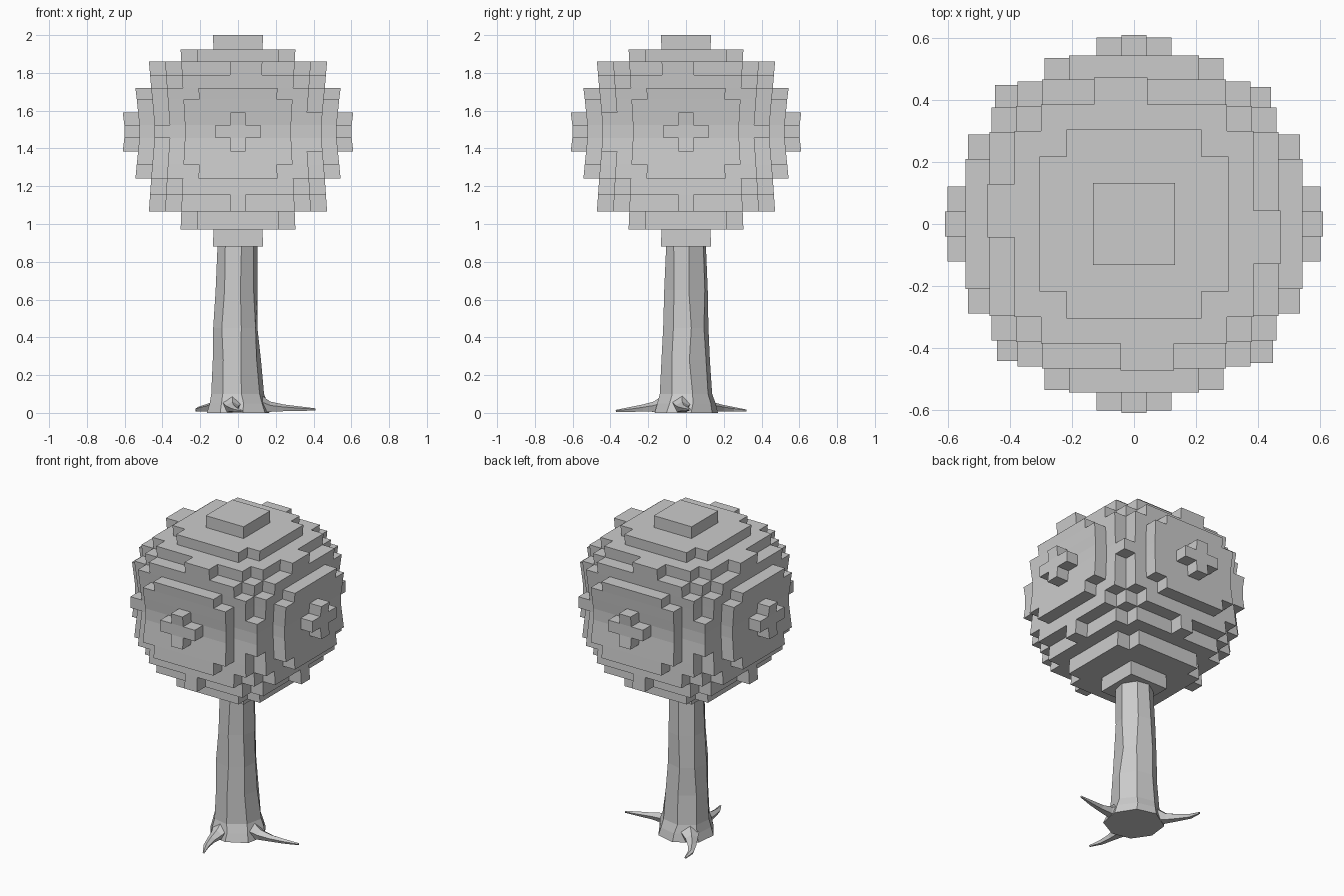
import bpy, bmesh, math, random
from mathutils import Vector

if "Cube" in bpy.data.objects:
    bpy.data.objects.remove(bpy.data.objects["Cube"])

random.seed(4)


def finish(bm, name):
    bmesh.ops.recalc_face_normals(bm, faces=bm.faces)
    mesh = bpy.data.meshes.new(name)
    bm.to_mesh(mesh)
    bm.free()
    obj = bpy.data.objects.new(name, mesh)
    bpy.context.collection.objects.link(obj)
    return obj


def bridge(bm, rings):
    n = len(rings[0])
    for a, b in zip(rings, rings[1:]):
        for i in range(n):
            j = (i + 1) % n
            bm.faces.new((a[i], a[j], b[j], b[i]))
    bm.faces.new(rings[0][::-1])
    bm.faces.new(rings[-1])


# Canopy: blocky ball, 15 cells across, slightly flattened towards the top
LEVELS = [0.88, 0.97, 1.065, 1.155, 1.24, 1.315, 1.385, 1.455,
          1.525, 1.59, 1.66, 1.72, 1.79, 1.86, 1.925, 2.0]


def filled(i, j, k):
    d = i * i + j * j + k * k
    if d == 51:
        return abs(k) == 7 or (i * j < 0 and (k == 5 or abs(k) == 1) and max(abs(i), abs(j)) == 5)
    return d <= 50


def build_canopy():
    bm = bmesh.new()
    verts = {}

    def corner(x, y, z):
        if (x, y, z) not in verts:
            s = 0.0797 + 0.0011 * abs(z - 0.5)
            verts[x, y, z] = bm.verts.new(((x - 0.5) * s, (y - 0.5) * s, LEVELS[z + 7]))
        return verts[x, y, z]

    cells = range(-7, 8)
    for i in cells:
        for j in cells:
            for k in cells:
                if not filled(i, j, k):
                    continue
                for axis in range(3):
                    for side in (0, 1):
                        near = [i, j, k]
                        near[axis] += 2 * side - 1
                        if filled(*near):
                            continue
                        quad = []
                        for u, v in ((0, 0), (1, 0), (1, 1), (0, 1)):
                            p = [i, j, k]
                            p[axis] += side
                            p[(axis + 1) % 3] += u
                            p[(axis + 2) % 3] += v
                            quad.append(corner(*p))
                        if not side:
                            quad.reverse()
                        bm.faces.new(quad)
    mesh = bpy.data.meshes.new("canopy")
    bm.to_mesh(mesh)
    bm.free()
    bpy.context.collection.objects.link(bpy.data.objects.new("canopy", mesh))


build_canopy()

# Trunk: uneven eight-sided taper with a flared foot
bm = bmesh.new()
rings = []
for z, r, cx in ((0, 0.172, 0), (0.05, 0.158, 0), (0.1, 0.142, -0.003), (0.28, 0.13, -0.008),
                 (0.45, 0.121, -0.012), (0.65, 0.114, -0.008), (0.92, 0.108, -0.003)):
    ring = []
    for i in range(8):
        a = math.radians(11 + 45 * i) + random.uniform(-0.06, 0.06)
        rr = r * random.uniform(0.97, 1.03)
        ring.append(bm.verts.new((cx + rr * math.cos(a), rr * math.sin(a), z)))
    rings.append(ring)
bridge(bm, rings)
finish(bm, "trunk")


# Roots: tapering five-sided tubes along short bent paths
def root(name, path):
    bm = bmesh.new()
    rings = []
    for n, (x, y, z, w, h) in enumerate(path):
        a, b = path[max(n - 1, 0)], path[min(n + 1, len(path) - 1)]
        d = Vector((b[0] - a[0], b[1] - a[1], 0)).normalized()
        side = Vector((-d.y, d.x, 0))
        rings.append([bm.verts.new(Vector((x, y, z)) + side * w * math.sin(t)
                                   + Vector((0, 0, h * math.cos(t))))
                      for t in (i * math.tau / 5 for i in range(5))])
    bridge(bm, rings)
    finish(bm, name)


root("right_root", [(0.10, -0.02, 0.05, 0.065, 0.06), (0.17, -0.02, 0.03, 0.038, 0.03),
                    (0.24, -0.015, 0.025, 0.026, 0.02), (0.32, 0.0, 0.021, 0.018, 0.014),
                    (0.41, 0.02, 0.018, 0.006, 0.006)])
root("front_root", [(-0.03, -0.10, 0.05, 0.065, 0.06), (-0.03, -0.17, 0.03, 0.038, 0.03),
                    (-0.025, -0.23, 0.024, 0.026, 0.02), (-0.01, -0.30, 0.016, 0.018, 0.014),
                    (0.02, -0.37, 0.01, 0.006, 0.006)])
root("back_left_root", [(-0.08, 0.08, 0.05, 0.065, 0.06), (-0.13, 0.13, 0.03, 0.038, 0.03),
                        (-0.175, 0.19, 0.024, 0.026, 0.02), (-0.21, 0.25, 0.018, 0.018, 0.014),
                        (-0.22, 0.32, 0.012, 0.006, 0.006)])
